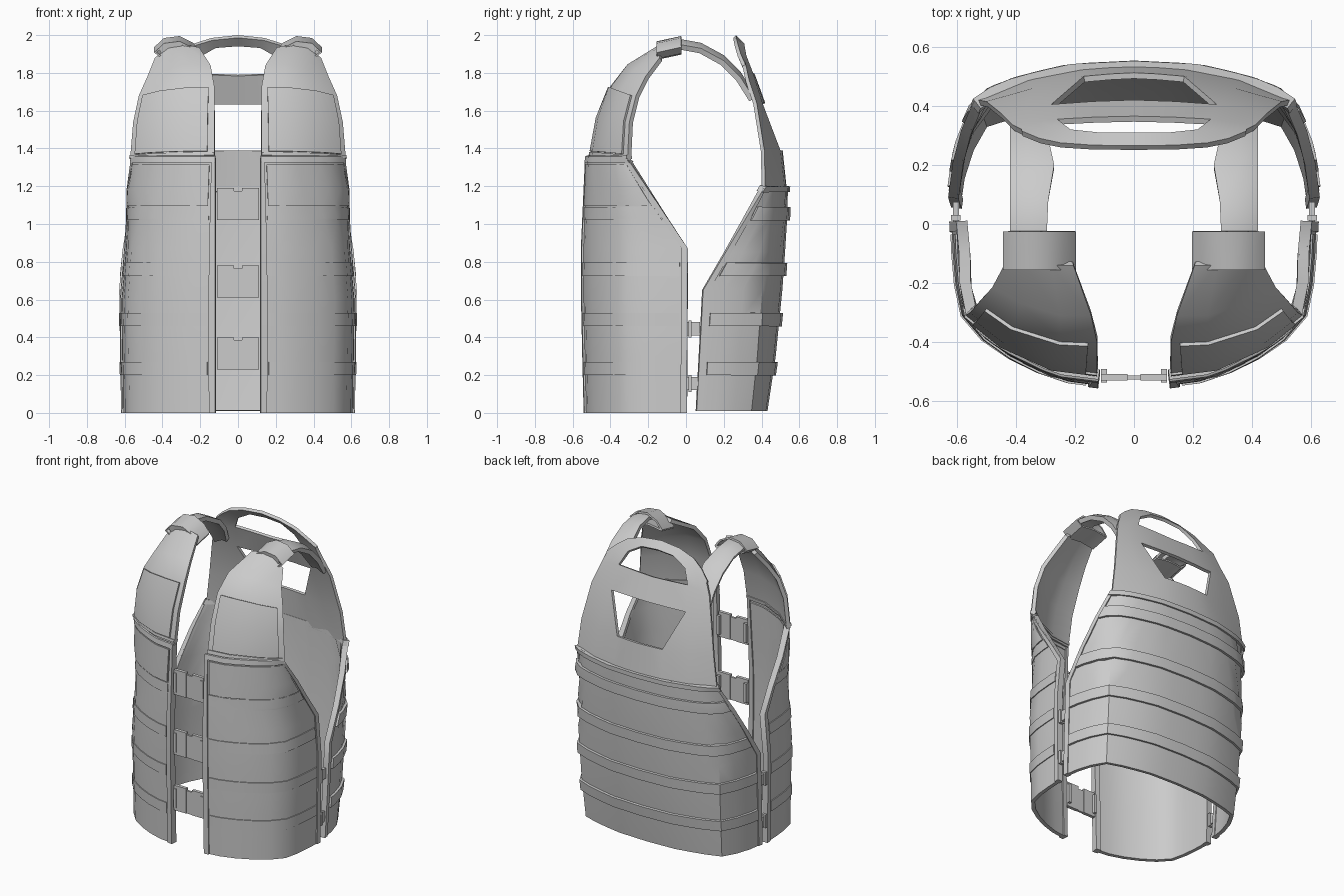
import bpy, math
from mathutils import Vector

if "Cube" in bpy.data.objects:
    bpy.data.objects.remove(bpy.data.objects["Cube"])


def lerp_table(table, z):
    """Piecewise linear lookup in [(z, value), ...]."""
    for (a, va), (b, vb) in zip(table, table[1:]):
        if z <= b:
            return va + (vb - va) * (z - a) / (b - a)
    return table[-1][1]


def resample(pts, n):
    """n points evenly spaced along a polyline."""
    d = [0]
    for a, b in zip(pts, pts[1:]):
        d.append(d[-1] + (b - a).length)
    table = list(zip(d, pts))
    return [lerp_table(table, d[-1] * i / (n - 1)) for i in range(n)]


def panel_surface(section, width, depth, edge, zs):
    """Horizontal sections stacked in z, each cut off at the armhole edge."""
    rows = []
    for z in zs:
        w, d, e = (lerp_table(t, z) for t in (width, depth, edge))
        pts = [Vector((x * w, y * d, z)) for x, y in section]
        cut = [pts[0]]
        for a, b in zip(pts, pts[1:]):
            if (a.y - e) * (b.y - e) <= 0:
                cut.append(a.lerp(b, (e - a.y) / (b.y - a.y)))
                break
            cut.append(b)
        row = resample(cut, 9)
        for p in row:  # straight front opening
            if section[0][0] and p is row[0]:
                p.x = section[0][0]
        rows.append(row)
    return zs, rows


def loft_surface(rows):
    return list(range(len(rows))), [[Vector(p) for p in r] for r in rows]


def at(surf, u, v):
    keys, rows = surf
    row = [lerp_table(list(zip(keys, col)), v) for col in zip(*rows)]
    return lerp_table([(i / (len(row) - 1), p) for i, p in enumerate(row)], u)


def finish(ob, mods):
    bpy.ops.object.select_all(action='DESELECT')
    ob.select_set(True)
    bpy.context.view_layer.objects.active = ob
    for m in mods:
        bpy.ops.object.modifier_apply(modifier=m.name)
    bpy.ops.object.shade_smooth_by_angle(angle=math.radians(40))


def sheet(name, surf, u0=0, u1=1, v0=None, v1=None, out=0.0, inn=0.025, flip=False, holes=()):
    """Thick mirrored sheet over part of a surface; out / inn set its two skins."""
    keys, rows = surf
    v0 = keys[0] if v0 is None else v0
    v1 = keys[-1] if v1 is None else v1
    n = len(rows[0]) - 1
    us = [u0] + [i / n for i in range(n + 1) if u0 + .001 < i / n < u1 - .001] + [u1]
    vs = [v0] + [k for k in keys if v0 + .001 < k < v1 - .001] + [v1]
    verts = [at(surf, u, v) for v in vs for u in us]
    w = len(us)
    faces = []
    for j in range(len(vs) - 1):
        for i in range(w - 1):
            if (i, j) in holes:
                continue
            f = [j * w + i, j * w + i + 1, (j + 1) * w + i + 1, (j + 1) * w + i]
            faces.append(f[::-1] if flip else f)
    me = bpy.data.meshes.new(name)
    me.from_pydata(verts, [], faces)
    ob = bpy.data.objects.new(name, me)
    bpy.context.collection.objects.link(ob)
    mir = ob.modifiers.new("mirror", 'MIRROR')
    sol = ob.modifiers.new("thickness", 'SOLIDIFY')
    sol.thickness = out + inn
    sol.offset = 2 * out / (out + inn) - 1
    finish(ob, [mir, sol])
    return ob


def box(name, x, y, z, mirror=False):
    lo, hi = zip(x, y, z)
    bpy.ops.mesh.primitive_cube_add(size=1, location=[(a + b) / 2 for a, b in zip(lo, hi)])
    ob = bpy.context.object
    ob.name = name
    ob.scale = [b - a for a, b in zip(lo, hi)]
    bpy.ops.object.transform_apply(location=True, rotation=True, scale=True)
    if mirror:
        finish(ob, [ob.modifiers.new("mirror", 'MIRROR')])


# Front panels
front = panel_surface(
    [(.12, -1), (.27, -.965), (.45, -.80), (.54, -.67), (.583, -.55), (.605, -.3), (.612, .05)],
    [(0, 1.0), (.6, 1.01), (.87, .972), (1.03, .962), (1.35, .985)],
    [(0, .532), (.4, .542), (.8, .55), (1.35, .525)],
    [(0, .005), (.87, .01), (1.35, -.31)],
    [0, .3, .6, .87, 1.03, 1.18, 1.35])
sheet("front_panel", front)
sheet("front_zip_edge", front, 0, .04, out=.010, inn=.033)
sheet("front_armhole_edge", front, .96, 1, out=.008, inn=.03)
sheet("front_top_edge", front, 0, 1, 1.325, 1.36, out=.012, inn=.03)
sheet("front_pocket_flap", front, .06, .94, 1.095, 1.315, out=.009, inn=.01)

# Back panel
back = panel_surface(
    [(0, 1), (.22, .98), (.4, .90), (.53, .80), (.60, .5), (.625, .15), (.625, 0)],
    [(0, .98), (.65, 1.0), (1.2, 1.0)],
    [(0, .43), (.3, .475), (.65, .51), (1.0, .535), (1.2, .54)],
    [(0, .055), (.65, .09), (1.2, .415)],
    [0.01, .3, .5, .65, .85, 1.03, 1.2])
sheet("back_panel", back, flip=True)
sheet("back_armhole_edge", back, .96, 1, out=.006, inn=.03, flip=True)
sheet("back_top_edge", back, 0, 1, 1.17, 1.2, out=.012, inn=.03, flip=True)

# Webbing bands round the body
for z in (.20, .46, .725, 1.02):
    sheet("front_band", front, .05, .95, z, z + .07, out=.006, inn=.01)
    sheet("back_band", back, 0, .95, z, z + .07, out=.016, inn=.01, flip=True)

# Upper chest panels rising to the shoulders
chest = loft_surface([
    [(.125, -.51, 1.35), (.28, -.49, 1.35), (.45, -.41, 1.345), (.572, -.31, 1.335)],
    [(.125, -.47, 1.56), (.27, -.455, 1.56), (.44, -.39, 1.55), (.555, -.30, 1.54)],
    [(.125, -.40, 1.73), (.25, -.395, 1.73), (.41, -.345, 1.71), (.525, -.265, 1.68)],
    [(.145, -.31, 1.84), (.25, -.31, 1.845), (.38, -.27, 1.82), (.48, -.215, 1.78)],
    [(.205, -.14, 1.935), (.28, -.14, 1.95), (.37, -.14, 1.935), (.44, -.14, 1.88)]])
sheet("chest_panel", chest)
sheet("chest_patch", chest, .08, .92, .16, 1.95, out=.012, inn=.01)
sheet("chest_bottom_edge", chest, 0, 1, .06, .14, out=.008, inn=.03)

# Shoulder straps
strap = loft_surface([[(a, y, z), (.36, y, z + .004), (.42, y, z - .025)] for a, y, z in
                      ((.295, -.15, 1.955), (.295, -.03, 1.975), (.29, .08, 1.955),
                       (.27, .2, 1.89), (.29, .29, 1.80), (.32, .36, 1.69))])
sheet("shoulder_strap", strap, inn=.03)

# Sleeves round the straps
ring = ((.2, 1.90), (.24, 1.95), (.31, 1.985), (.39, 1.975), (.44, 1.93), (.40, 1.90), (.30, 1.91), (.2, 1.895))
sleeve = loft_surface([[(x, -.155, z - .022) for x, z in ring], [(x, -.025, z + .006) for x, z in ring]])
sheet("shoulder_sleeve", sleeve, out=.004, inn=.008)

# Back yoke with two cut-outs, leaning forward to the collar
yoke = loft_surface([
    [(0, .535, 1.17), (.09, .532, 1.17), (.18, .525, 1.17), (.36, .49, 1.17), (.53, .42, 1.17)],
    [(0, .512, 1.39), (.08, .508, 1.39), (.17, .50, 1.39), (.34, .46, 1.39), (.50, .415, 1.39)],
    [(0, .42, 1.64), (.14, .415, 1.64), (.28, .405, 1.64), (.37, .39, 1.64), (.45, .375, 1.64)],
    [(0, .365, 1.79), (.13, .362, 1.795), (.26, .355, 1.80), (.33, .345, 1.79), (.41, .335, 1.76)],
    [(0, .31, 1.955), (.12, .31, 1.945), (.215, .32, 1.89), (.31, .315, 1.865), (.38, .32, 1.83)],
    [(0, .265, 2.0), (.14, .267, 1.985), (.25, .275, 1.95), (.32, .29, 1.90), (.38, .315, 1.845)]])
sheet("back_yoke", yoke, inn=.02, flip=True, holes={(0, 1), (1, 1), (0, 3), (1, 3)})

# Front buckles
for z in (.315, .695, 1.105):
    box("front_buckle_plate", (.022, .112), (-.53, -.508), (z - .085, z + .085), True)
    box("front_buckle_loop", (.092, .112), (-.536, -.49), (z - .065, z + .065), True)
    box("front_buckle_tongue", (-.024, .024), (-.526, -.512), (z - .085, z + .07))

# Side buckles
for z in (.12, .41):
    box("side_buckle", (.592, .612), (-.01, .075), (z, z + .07), True)
    box("side_buckle_catch", (.588, .62), (.012, .03), (z - .01, z + .08), True)
